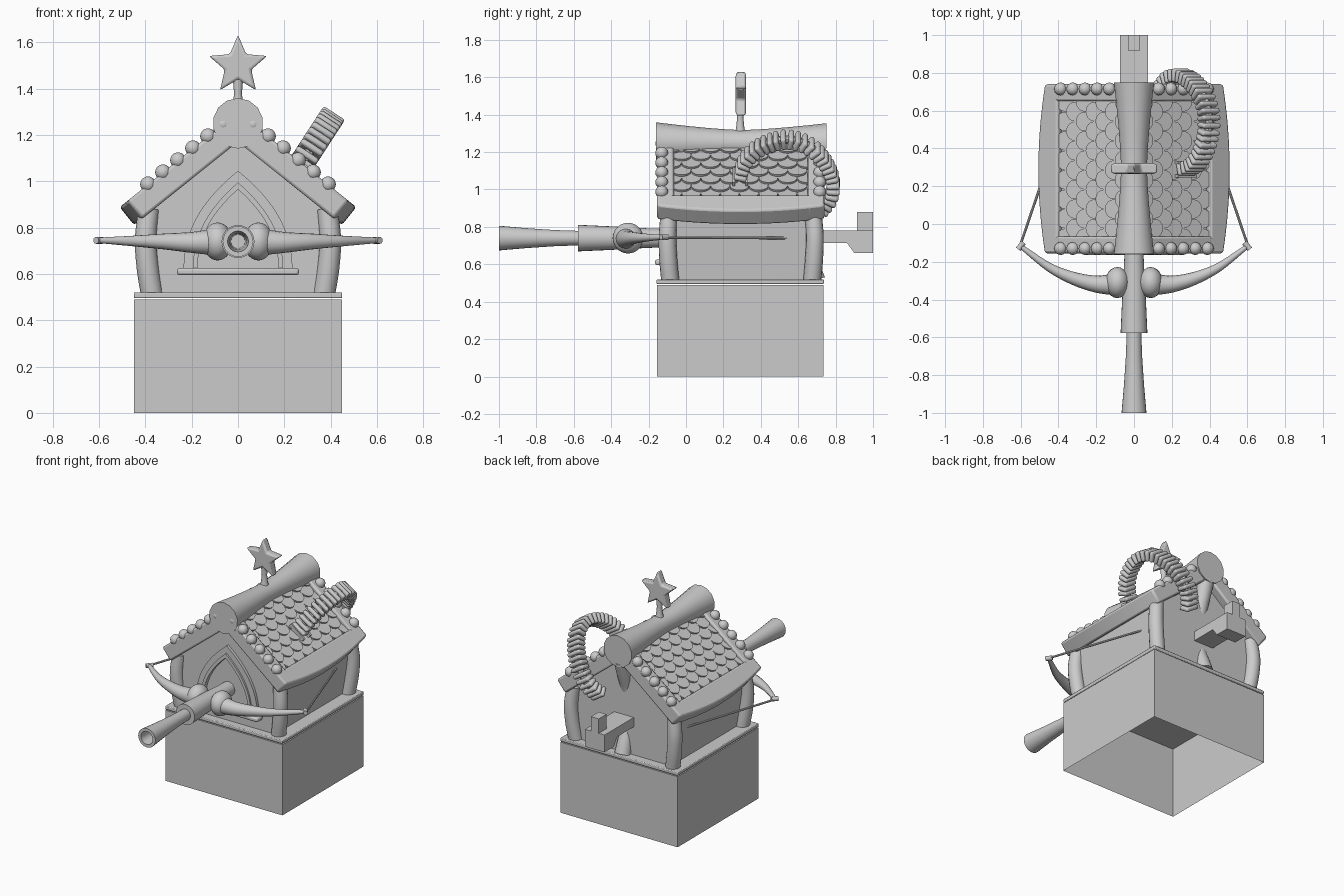
import bpy, bmesh, math
from mathutils import Vector, Matrix

if "Cube" in bpy.data.objects:
    bpy.data.objects.remove(bpy.data.objects["Cube"])

def finish(name, bm, angle=35, bevel=0, segs=2):
    bmesh.ops.recalc_face_normals(bm, faces=bm.faces)
    me = bpy.data.meshes.new(name)
    bm.to_mesh(me); bm.free()
    ob = bpy.data.objects.new(name, me)
    bpy.context.collection.objects.link(ob)
    bpy.ops.object.select_all(action='DESELECT')
    ob.select_set(True)
    bpy.context.view_layer.objects.active = ob
    if bevel:
        m = ob.modifiers.new("bevel", 'BEVEL')
        m.width, m.segments = bevel, segs
    bpy.ops.object.shade_smooth_by_angle(angle=math.radians(angle))
    return ob

def add_box(bm, x0, x1, y0, y1, z0, z1):
    M = Matrix.Translation(((x0+x1)/2, (y0+y1)/2, (z0+z1)/2)) @ Matrix.Diagonal((x1-x0, y1-y0, z1-z0, 1))
    bmesh.ops.create_cube(bm, size=1, matrix=M)

def box(name, *b, bevel=0):
    bm = bmesh.new(); add_box(bm, *b)
    return finish(name, bm, bevel=bevel)

def prism(name, pts, lo, hi, axis='y', bevel=0):
    """Extrude an outline (xz for axis y, yz for axis x)."""
    bm = bmesh.new()
    P = (lambda a, b, c: (a, c, b)) if axis == 'y' else (lambda a, b, c: (c, a, b))
    f = bm.faces.new([bm.verts.new(P(a, b, lo)) for a, b in pts])
    r = bmesh.ops.extrude_face_region(bm, geom=[f])
    d = Vector(P(0, 0, hi-lo))
    bmesh.ops.translate(bm, vec=d, verts=[v for v in r['geom'] if isinstance(v, bmesh.types.BMVert)])
    return finish(name, bm, bevel=bevel)

def sweep(name, pts, n=20, axis=None):
    """Round section along (x, y, z, radius) points; a fixed axis makes a lathe."""
    bm = bmesh.new(); rings = []
    c = [Vector(p[:3]) for p in pts]
    for i, p in enumerate(pts):
        t = Vector(axis) if axis else (c[min(i+1, len(c)-1)] - c[max(i-1, 0)]).normalized()
        u = t.cross(Vector((0, 0, 1)) if abs(t.z) < .8 else Vector((0, 1, 0))).normalized()
        v = t.cross(u)
        rings.append([bm.verts.new(c[i] + p[3]*(u*math.sin(a) + v*math.cos(a)))
                      for a in (2*math.pi*k/n for k in range(n))])
    for a, b in zip(rings, rings[1:]):
        for k in range(n):
            bm.faces.new((a[k], a[(k+1) % n], b[(k+1) % n], b[k]))
    bm.faces.new(rings[0]); bm.faces.new(rings[-1])
    return finish(name, bm)

def smooth_path(pts, sub=5):
    """Catmull-Rom resampling."""
    P = [Vector(p) for p in pts]
    P = [2*P[0]-P[1]] + P + [2*P[-1]-P[-2]]
    out = []
    for a, b, c, d in zip(P, P[1:], P[2:], P[3:]):
        for k in range(sub):
            t = k/sub
            out.append(.5*(2*b + (c-a)*t + (2*a-5*b+4*c-d)*t*t + (3*b-a-3*c+d)*t**3))
    return out + [P[-2]]

# Hollow base (open underneath) and floor slab
bm = bmesh.new()
add_box(bm, -.45, .45, -.155, .735, 0, .49)
bmesh.ops.delete(bm, geom=[f for f in bm.faces if f.calc_center_median().z < .01], context='FACES')
finish("base", bm)
box("floor_slab", -.45, .45, -.157, .737, .495, .52, bevel=.005)

# House body with gables
prism("house_walls", [(-.36, .52), (.36, .52), (.4, .85), (0, 1.19), (-.4, .85)], -.105, .68)

# Bowed corner posts
for s in (-1, 1):
    for n, y, d in (("front", -.085, -1), ("back", .675, 1)):
        sweep(f"{n}_post", smooth_path([(s*.372, y, .515, .048), (s*.39, y+d*.01, .63, .048),
              (s*.398, y+d*.014, .75, .047), (s*.385, y+d*.005, .88, .045)]), 16)

# Bent post of the back wall, sunk into it at mid height
sweep("back_center_post", smooth_path([(0, .69, .515, .055), (0, .67, .58, .05), (0, .635, .68, .045), (0, .62, .8, .04),
      (0, .635, .94, .045), (0, .67, 1.06, .05), (0, .7, 1.17, .055)], 3), 16)

# Pointed window frame and sill
def arch(w, z1, z0=.61, n=14):
    half = [(w*(1-(k/n)**2.3), z0+(z1-z0)*k/n) for k in range(n)]
    return half + [(0, z1)] + [(-x, z) for x, z in reversed(half)]
prism("window_frame", arch(.235, 1.045) + arch(.19, .99)[::-1], -.125, -.1)
prism("window_inner_frame", arch(.195, .995) + arch(.175, .965)[::-1], -.137, -.1)
box("window_sill", -.263, .263, -.165, -.1, .595, .625, bevel=.01)

# Roof: local frame with s down the slope, h away from it
CX, SZ = .78, .625
def R(sg, s, y, h):
    return Vector((sg*(s*CX + h*SZ), y, 1.17 - s*SZ + h*CX))
def eave(y):
    return .575 - .045*((y-.29)/.445)**2

def roof_board(name, sg, y0, y1, s0, s1, h, n=16, bevel=.012):
    bm = bmesh.new(); rows = []
    for k in range(n+1):
        y = y0 + (y1-y0)*k/n
        e = s1 or eave(y)
        rows.append([bm.verts.new(R(sg, *q)) for q in ((s0, y, 0), (e, y, 0), (e, y, h), (s0, y, h))])
    for a, b in zip(rows, rows[1:]):
        for i in range(4):
            bm.faces.new((a[i], a[(i+1) % 4], b[(i+1) % 4], b[i]))
    bm.faces.new(rows[0]); bm.faces.new(rows[-1])
    ob = finish(name, bm)
    if bevel:
        m = ob.modifiers.new("bevel", 'BEVEL')
        m.width, m.segments, m.limit_method = bevel, 2, 'ANGLE'

for sg in (-1, 1):
    roof_board("roof_panel", sg, -.14, .72, 0, .5, .065, 1, 0)
    roof_board("front_rake_board", sg, -.155, -.065, 0, None, .1, 4)
    roof_board("back_rake_board", sg, .65, .74, 0, None, .1, 4)
    roof_board("eave_board", sg, -.15, .735, .44, None, .1)
    # Overlapping rounded shingles
    bm = bmesh.new()
    for r in range(7):
        end = .455 - r*.066
        for c in range(8):
            yc = -.075 + .103*(c + (.5 if r % 2 else 0))
            if yc > .68: continue
            out = [(-.051, -.13), (.051, -.13)] + [(.051*math.cos(a), -.05+.05*math.sin(a))
                   for a in (math.pi*k/8 for k in range(9))]
            lo, hi = [], []
            for dy, ds in out:
                h = .078 + .022*(ds+.06)/.06*.5
                y = min(max(yc+dy, -.11), .69)
                lo.append(bm.verts.new(R(sg, end+ds, y, h-.016)))
                hi.append(bm.verts.new(R(sg, end+ds, y, h)))
            bm.faces.new(hi); bm.faces.new(lo)
            for i in range(len(lo)):
                j = (i+1) % len(lo)
                bm.faces.new((lo[i], lo[j], hi[j], hi[i]))
    finish("shingles", bm)
    # Round beads on both gable edges
    bm = bmesh.new()
    for y in (-.13, .715):
        for k in range(6):
            bmesh.ops.create_uvsphere(bm, u_segments=16, v_segments=10, radius=.034,
                                      matrix=Matrix.Translation(R(sg, .418 - k*.083, y, .1)))
    finish("gable_beads", bm, 60)

# Ridge log, waisted in the middle
sweep("ridge_log", [(0, -.16+.91*k/10, 1.25-.005*k/10, .07+.039*abs((k-5)/5)**1.4) for k in range(11)], 14)

# Star on its stem
star = [((.132 if k % 2 == 0 else .06)*math.sin(k*math.pi/5), 1.5+(.132 if k % 2 == 0 else .06)*math.cos(k*math.pi/5))
        for k in range(10)]
prism("star", star, .265, .322, bevel=.011)
sweep("star_stem", [(0, .29, 1.29, .032), (0, .29, 1.33, .022), (0, .29, 1.38, .017), (0, .29, 1.44, .022)], 12)

# Ribbed belt arching from roof to back wall, in a slanted plane
path = smooth_path([(.29, 1.08, 0), (.315, 1.15, 0), (.38, 1.215, 0), (.47, 1.255, 0), (.56, 1.265, 0), (.66, 1.23, 0),
                    (.74, 1.15, 0), (.785, 1.05, 0), (.775, .96, 0), (.72, .89, 0)], 12)
path = [Vector((.27 + (p.y-1.07)*.65, p.x, p.y)) for p in path]
side = Vector((.838, 0, -.545))
bm = bmesh.new(); run = 1
for a, b in zip(path, path[1:]):
    run += (b-a).length
    if run > .031:
        run = 0
        t = (b-a).normalized(); u = side.cross(t)
        M = Matrix((side, t, u)).transposed().to_4x4()
        M.translation = a
        bmesh.ops.create_cube(bm, size=1, matrix=M @ Matrix.Diagonal((.11, .028, .07, 1)))
finish("belt_links", bm, 60, bevel=.012, segs=3)
sweep("belt_core", [(*p, .022) for p in path], 8)
for sx in (-1, 1):
    bm = bmesh.new()
    M = Matrix.Translation((.265, .29+sx*.035, 1.055)) @ Matrix.Rotation(math.radians(38.7), 4, 'Y')
    bmesh.ops.create_cube(bm, size=1, matrix=M @ Matrix.Diagonal((.13, .015, .06, 1)))
    finish("belt_socket", bm)

# Barrel with bore, and its sleeve
Z = .74
sweep("barrel", [(0, y, Z, r) for y, r in ((-.55, .038), (-.7, .043), (-.85, .053), (-1, .066),
      (-1, .045), (-.85, .036), (-.7, .03))], 24, (0, 1, 0))
sweep("barrel_sleeve", [(0, y, Z, r) for y, r in ((-.577, .03), (-.577, .071), (-.4, .063), (-.2, .052), (-.05, .048))], 24, (0, 1, 0))

# Bow limbs, hubs, tips and strings
for s in (-1, 1):
    bm = bmesh.new()
    bmesh.ops.create_uvsphere(bm, u_segments=24, v_segments=14, radius=1,
        matrix=Matrix.Translation((s*.088, -.31, Z)) @ Matrix.Diagonal((.064, .082, .082, 1)))
    finish("bow_hub", bm, 60)
    limb = smooth_path([(s*.1, -.32, Z-.002, .058), (s*.2, -.318, Z-.004, .045), (s*.32, -.288, Z, .034),
                        (s*.45, -.228, Z+.002, .023), (s*.6, -.118, Z+.005, .012)])
    sweep("bow_limb", limb, 16)
    sweep("bow_tip", [(s*.585, -.098, Z+.005, .015), (s*.613, -.134, Z+.005, .015)], 12)
    sweep("bow_string", [(s*.603, -.115, Z+.003, .007), (s*.35, .63, Z, .007)], 8)

# Rear stock with upright lug
prism("rear_stock", [(.66, .715), (.86, .715), (.9, .66), (1, .66), (1, .78), (.66, .78)], -.075, .075, 'x')
box("rear_lug", -.03, .03, .915, 1, .77, .88)
